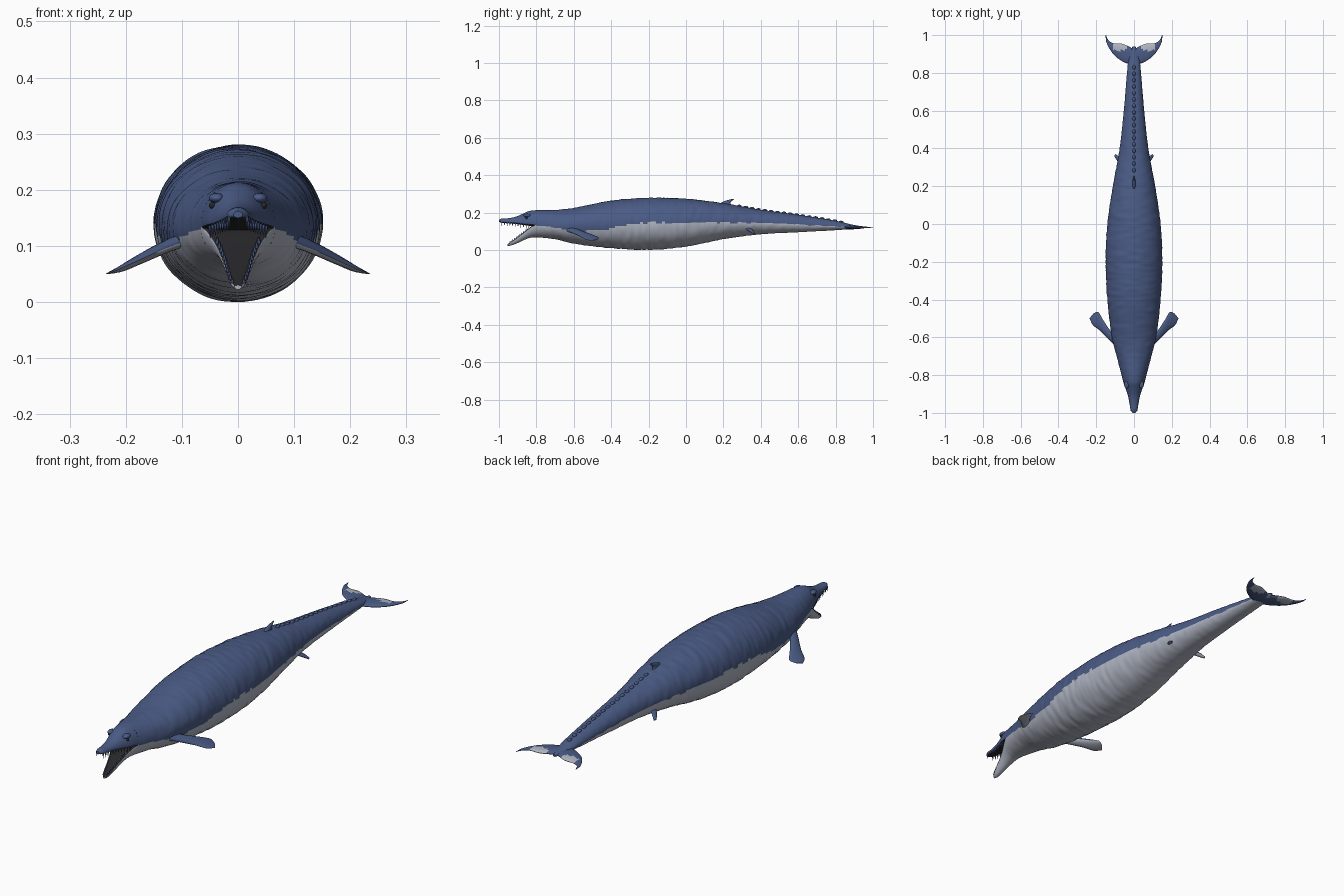
import bpy, bmesh, math
from mathutils import Vector, noise

cube = bpy.data.objects.get("Cube")
if cube:
    bpy.data.objects.remove(cube)


def material(name, rgb):
    m = bpy.data.materials.new(name)
    m.use_nodes = True
    m.diffuse_color = (*rgb, 1)
    m.node_tree.nodes["Principled BSDF"].inputs["Base Color"].default_value = (*rgb, 1)
    return m


MATS = [material("slate blue", (0.068, 0.104, 0.235)),
        material("pale grey", (0.43, 0.46, 0.54)),
        material("mouth black", (0.02, 0.02, 0.022))]
BLUE, GREY, DARK = range(3)


def finish(bm, name, rule=None, angle=50):
    """Turn a bmesh into an object; rule(centre, normal) picks the colour."""
    bmesh.ops.recalc_face_normals(bm, faces=bm.faces)
    bm.normal_update()
    for f in bm.faces:
        f.material_index = rule(f.calc_center_median(), f.normal) if rule else BLUE
    mesh = bpy.data.meshes.new(name)
    bm.to_mesh(mesh)
    bm.free()
    for m in MATS:
        mesh.materials.append(m)
    ob = bpy.data.objects.new(name, mesh)
    bpy.context.collection.objects.link(ob)
    bpy.ops.object.select_all(action="DESELECT")
    ob.select_set(True)
    bpy.context.view_layer.objects.active = ob
    bpy.ops.object.shade_smooth_by_angle(angle=math.radians(angle))
    return ob


def sample(rows, y):
    """Smooth interpolation of rows keyed by their first value."""
    i = 0
    while i < len(rows) - 2 and y > rows[i + 1][0]:
        i += 1
    a, b = rows[i], rows[i + 1]
    p, n = rows[max(i - 1, 0)], rows[min(i + 2, len(rows) - 1)]
    h = b[0] - a[0]
    t = (y - a[0]) / h
    out = []
    for k in range(1, len(a)):
        ma = (b[k] - p[k]) / (b[0] - p[0]) * h
        mb = (n[k] - a[k]) / (n[0] - a[0]) * h
        out.append((2*t**3 - 3*t*t + 1)*a[k] + (t**3 - 2*t*t + t)*ma
                   + (3*t*t - 2*t**3)*b[k] + (t**3 - t*t)*mb)
    return out


def skin(bm, rings):
    """Bridge rings of points and cap both ends."""
    rings = [[bm.verts.new(p) for p in r] for r in rings]
    n = len(rings[0])
    for a, b in zip(rings, rings[1:]):
        for i in range(n):
            bm.faces.new((a[i], a[(i + 1) % n], b[(i + 1) % n], b[i]))
    bm.faces.new(rings[0])
    bm.faces.new(rings[-1])


def loft(name, rows, steps, sides, rule, wrinkle=0.0):
    """Rows are: y, half width, top z, widest z, bottom z."""
    bm = bmesh.new()
    rings = []
    for s in range(steps + 1):
        y = rows[0][0] + (rows[-1][0] - rows[0][0]) * s / steps
        w, top, mid, bot = sample(rows, y)
        ring = []
        for k in range(sides):
            a = math.tau * k / sides
            c, z = math.cos(a), math.sin(a)
            fade = min(1, s / 8)
            r = 1 + fade * wrinkle * noise.noise(Vector((c * 2, y * 45, z * 2)))
            ring.append((w * c * r, y, mid + z * r * (top - mid if z > 0 else mid - bot)))
        rings.append(ring)
    skin(bm, rings)
    return finish(bm, name, rule)


def fin(name, lead, trail, thick, rule=None, mirror=1, sides=14, steps=5):
    """Lens-shaped sections strung between a leading and a trailing edge."""
    edges = [(i, *l, *t, h) for i, (l, t, h) in enumerate(zip(lead, trail, thick))]
    normal = (Vector(lead[1]) - Vector(lead[0])).cross(Vector(trail[1]) - Vector(lead[0])).normalized()
    bm = bmesh.new()
    rings = []
    count = (len(edges) - 1) * steps
    for s in range(count + 1):
        v = sample(edges, s / steps)
        l, t, h = Vector(v[:3]), Vector(v[3:6]), v[6]
        ring = []
        for k in range(sides):
            a = math.tau * k / sides
            p = (l + t) / 2 + (l - t) / 2 * math.cos(a) + normal * h * math.sin(a)
            ring.append((p.x * mirror, p.y, p.z))
        rings.append(ring)
    skin(bm, rings)
    return finish(bm, name, rule)


# Colour line between the dark back and the pale belly
LINE = [(-0.8, 0.13), (-0.7, 0.12), (-0.6, 0.105), (-0.45, 0.108), (-0.27, 0.142),
        (0, 0.146), (0.4, 0.145), (0.65, 0.134), (0.95, 0.118)]


def body_rule(c, n):
    if n.y < -0.9:
        return DARK
    wave = 0.006 * noise.noise(Vector((c.x * 3, c.y * 25, 0)))
    return GREY if c.z < sample(LINE, c.y)[0] + wave else BLUE


# Body
BODY = [(-0.8, 0.066, 0.213, 0.135, 0.068), (-0.7, 0.092, 0.214, 0.13, 0.058),
        (-0.6, 0.117, 0.225, 0.13, 0.034), (-0.4, 0.141, 0.264, 0.137, 0.01),
        (-0.2, 0.15, 0.279, 0.14, 0.001), (0, 0.141, 0.274, 0.145, 0.018),
        (0.2, 0.112, 0.25, 0.15, 0.058), (0.4, 0.076, 0.215, 0.145, 0.084),
        (0.6, 0.054, 0.188, 0.138, 0.095), (0.8, 0.037, 0.156, 0.128, 0.106),
        (0.87, 0.029, 0.14, 0.124, 0.111), (0.94, 0.008, 0.125, 0.12, 0.115)]
loft("body", BODY, 220, 80, body_rule, 0.022)

# Upper jaw and forehead, flat underneath
UPPER = [(-1.0, 0.008, 0.162, 0.155, 0.15), (-0.985, 0.018, 0.168, 0.153, 0.146),
         (-0.95, 0.023, 0.17, 0.15, 0.143), (-0.91, 0.032, 0.178, 0.147, 0.139),
         (-0.87, 0.045, 0.195, 0.142, 0.134), (-0.84, 0.056, 0.208, 0.139, 0.13),
         (-0.8, 0.066, 0.213, 0.135, 0.125)]
loft("upper_jaw", UPPER, 40, 48, lambda c, n: DARK if n.z < -0.6 else BLUE)

# Lower jaw, hanging open, flat on top
LOWER = [(-0.955, 0.006, 0.03, 0.027, 0.022), (-0.94, 0.014, 0.04, 0.037, 0.023),
         (-0.9, 0.024, 0.069, 0.066, 0.037), (-0.86, 0.037, 0.1, 0.097, 0.056),
         (-0.83, 0.052, 0.124, 0.121, 0.066), (-0.8, 0.066, 0.138, 0.135, 0.068)]
loft("lower_jaw", LOWER, 36, 48, lambda c, n: DARK if n.z > 0.45 else GREY)

# Teeth along both jaws
for name, rows, start, end, height in (("upper_teeth", UPPER, -0.985, -0.84, -0.017),
                                       ("lower_teeth", LOWER, -0.945, -0.85, 0.013)):
    bm = bmesh.new()
    for i in range(11):
        y = start + (end - start) * i / 10
        w, top, mid, bot = sample(rows, y)
        for side in (-1, 1):
            base = [bm.verts.new((side * w * 0.9 + 0.004 * math.cos(a), y + 0.005 * math.sin(a), mid))
                    for a in (math.tau * k / 6 for k in range(6))]
            tip = bm.verts.new((side * w * 0.88, y, (mid if height > 0 else bot) + height))
            bm.faces.new(base)
            for k in range(6):
                bm.faces.new((base[k], base[(k + 1) % 6], tip))
    finish(bm, name)


def ball(bm, centre, size, detail=2):
    made = bmesh.ops.create_icosphere(bm, subdivisions=detail, radius=1)["verts"]
    bmesh.ops.scale(bm, vec=size, verts=made)
    bmesh.ops.translate(bm, vec=centre, verts=made)


# Paired parts
PEC_LEAD = [(0.08, -0.665, 0.113), (0.13, -0.615, 0.095), (0.18, -0.565, 0.073),
            (0.218, -0.535, 0.056), (0.235, -0.5, 0.05)]
PEC_TRAIL = [(0.08, -0.61, 0.122), (0.125, -0.565, 0.103), (0.165, -0.505, 0.082),
             (0.19, -0.466, 0.066), (0.215, -0.474, 0.056)]
HIND_LEAD = [(0.055, 0.3, 0.125), (0.085, 0.33, 0.106), (0.104, 0.358, 0.088)]
HIND_TRAIL = [(0.055, 0.335, 0.125), (0.08, 0.357, 0.106), (0.097, 0.37, 0.088)]
FLUKE_LEAD = [(x, y, 0.121) for x, y in ((0, 0.84), (0.03, 0.848), (0.06, 0.86), (0.1, 0.889),
                                         (0.128, 0.925), (0.147, 0.965), (0.15, 1.0))]
FLUKE_TRAIL = [(x, y, 0.121) for x, y in ((0, 0.92), (0.02, 0.936), (0.065, 0.955), (0.1, 0.956),
                                          (0.125, 0.964), (0.14, 0.98), (0.148, 1.0))]


def under_grey(c, n):
    return GREY if n.z < -0.25 else BLUE


def fluke_patch(c, n):
    return GREY if 0.04 < abs(c.x) < 0.112 and c.y > 0.918 + 0.15 * abs(abs(c.x) - 0.075) else BLUE


for side, label in ((1, "left"), (-1, "right")):
    fin(label + "_flipper", PEC_LEAD, PEC_TRAIL, (0.013, 0.011, 0.009, 0.006, 0.002), under_grey, side)
    fin(label + "_hind_fin", HIND_LEAD, HIND_TRAIL, (0.008, 0.006, 0.003), under_grey, side)
    fin(label + "_fluke", FLUKE_LEAD, FLUKE_TRAIL, (0.011, 0.01, 0.009, 0.007, 0.005, 0.003, 0.001),
        fluke_patch, side, 20)
    bm = bmesh.new()
    ball(bm, (side * 0.046, -0.853, 0.172), (0.006, 0.007, 0.006))
    finish(bm, label + "_eye", lambda c, n: DARK)
    bm = bmesh.new()
    ball(bm, (side * 0.038, -0.85, 0.185), (0.014, 0.02, 0.009), 3)
    finish(bm, label + "_brow")

# Dorsal fin, swept back
fin("dorsal_fin", [(0, 0.165, 0.238), (0, 0.2, 0.259), (0, 0.23, 0.269), (0, 0.255, 0.274)],
    [(0, 0.25, 0.233), (0, 0.237, 0.25), (0, 0.246, 0.262), (0, 0.258, 0.273)],
    (0.011, 0.008, 0.005, 0.001))

# Row of knobs along the tail ridge
bm = bmesh.new()
for i in range(17):
    y = 0.285 + i * 0.034
    ball(bm, (0, y, sample(BODY, y)[1]), (0.008, 0.013, 0.007))
finish(bm, "back_knobs")
